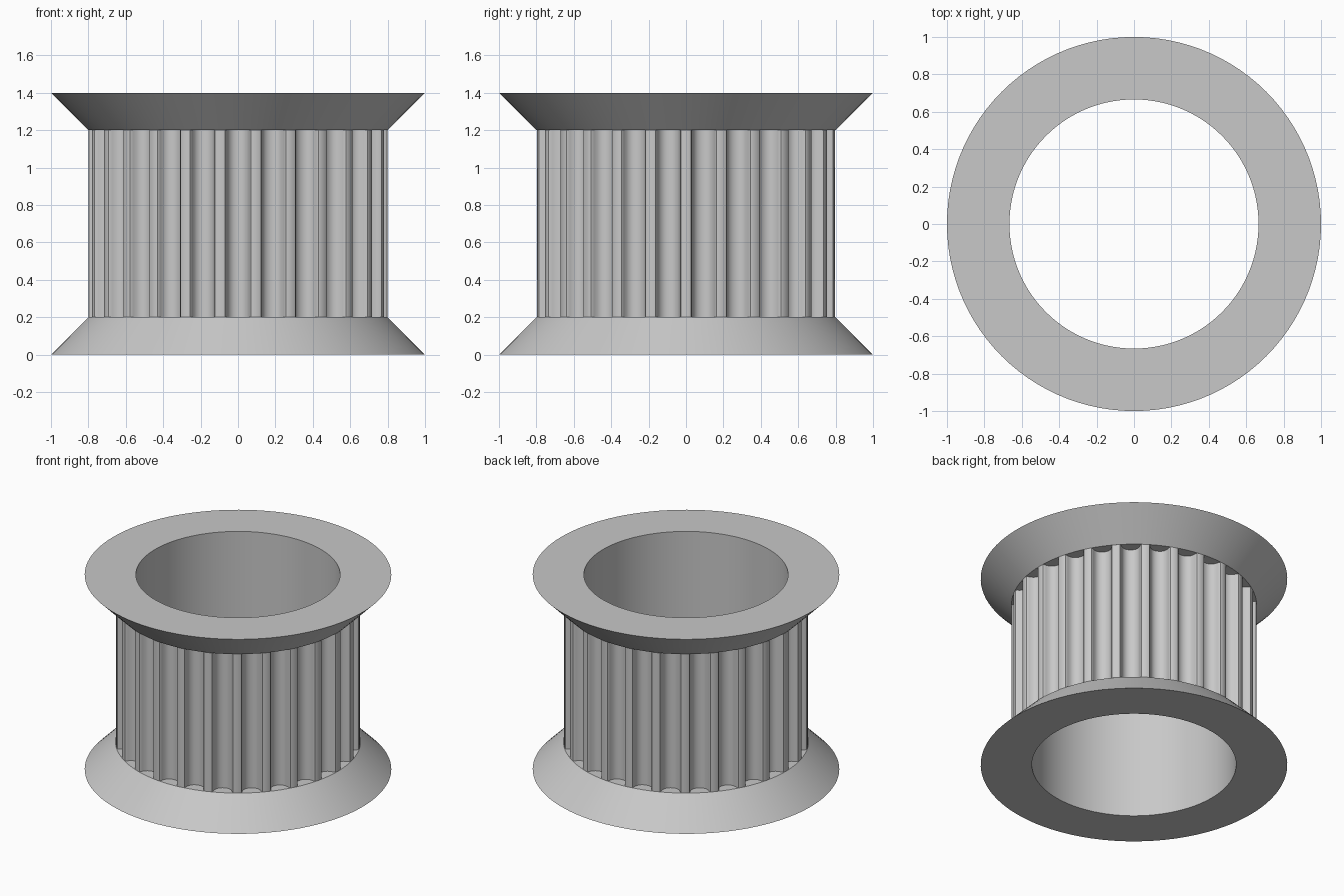
import bpy, bmesh, math

cube = bpy.data.objects.get("Cube")
if cube:
    bpy.data.objects.remove(cube)

BORE, ROOT, RIM = 0.666, 0.8, 1.0
FLANGE, HEIGHT = 0.2, 1.4
TEETH, SEGMENTS = 26, 104

grey = bpy.data.materials.new("Plain grey")
grey.use_nodes = True
colour = (0.58, 0.58, 0.58, 1)
grey.diffuse_color = colour
grey.node_tree.nodes["Principled BSDF"].inputs["Base Color"].default_value = colour


def finish(name, bm):
    bmesh.ops.recalc_face_normals(bm, faces=bm.faces)
    mesh = bpy.data.meshes.new(name)
    bm.to_mesh(mesh)
    bm.free()
    mesh.materials.append(grey)
    obj = bpy.data.objects.new(name, mesh)
    bpy.context.collection.objects.link(obj)
    bpy.ops.object.select_all(action="DESELECT")
    obj.select_set(True)
    bpy.context.view_layer.objects.active = obj
    bpy.ops.object.shade_smooth_by_angle(angle=math.radians(28))


def circle(radius, z):
    step = math.tau / SEGMENTS
    return [(radius * math.cos(i * step), radius * math.sin(i * step), z)
            for i in range(SEGMENTS)]


def add_ring(bm, points):
    return [bm.verts.new(p) for p in points]


def bridge(bm, a, b):
    n = len(a)
    for i in range(n):
        j = (i + 1) % n
        bm.faces.new((a[i], a[j], b[j], b[i]))


# Conical flanges with a round bore
def flange(name, z_rim, z_root):
    bm = bmesh.new()
    profile = [(BORE, z_rim), (RIM, z_rim), (ROOT, z_root), (BORE, z_root)]
    rings = [add_ring(bm, circle(r, z)) for r, z in profile]
    for i, ring in enumerate(rings):
        bridge(bm, ring, rings[(i + 1) % len(rings)])
    finish(name, bm)


flange("bottom_flange", 0, FLANGE)
flange("top_flange", HEIGHT, HEIGHT - FLANGE)

# Rounded belt groove, half section: (half width, depth)
half = [(0.078, 0), (0.069, 0.004), (0.063, 0.013), (0.061, 0.024),
        (0.057, 0.034), (0.053, 0.044), (0.047, 0.054), (0.037, 0.064),
        (0.026, 0.071), (0.013, 0.075)]
groove = [(-w, d) for w, d in half] + [(0, 0.0765)] + [(w, d) for w, d in reversed(half)]


def toothed_outline(z):
    points = []
    for k in range(TEETH):
        a = -math.pi / 2 + k * math.tau / TEETH
        for w, d in groove:
            r = math.sqrt(ROOT ** 2 - w ** 2) - d
            points.append((r * math.cos(a) - w * math.sin(a),
                           r * math.sin(a) + w * math.cos(a), z))
    return points


# Toothed sleeve between the flanges
bm = bmesh.new()
levels = (FLANGE, HEIGHT - FLANGE)
low, high = [add_ring(bm, toothed_outline(z)) for z in levels]
bridge(bm, low, high)
finish("toothed_sleeve", bm)

# Bore wall inside the sleeve
bm = bmesh.new()
low, high = [add_ring(bm, circle(BORE, z)) for z in levels]
bridge(bm, low, high)
bmesh.ops.recalc_face_normals(bm, faces=bm.faces)
for face in bm.faces:
    face.normal_update()
finish("bore_wall", bm)
bore = bpy.data.objects["bore_wall"].data
# The bore wall faces the axis
if bore.polygons[0].normal.dot(bore.polygons[0].center.to_2d().to_3d()) > 0:
    bore.flip_normals()
sleeve = bpy.data.objects["toothed_sleeve"].data
if sum(p.normal.dot(p.center.to_2d().to_3d()) * p.area for p in sleeve.polygons) < 0:
    sleeve.flip_normals()
